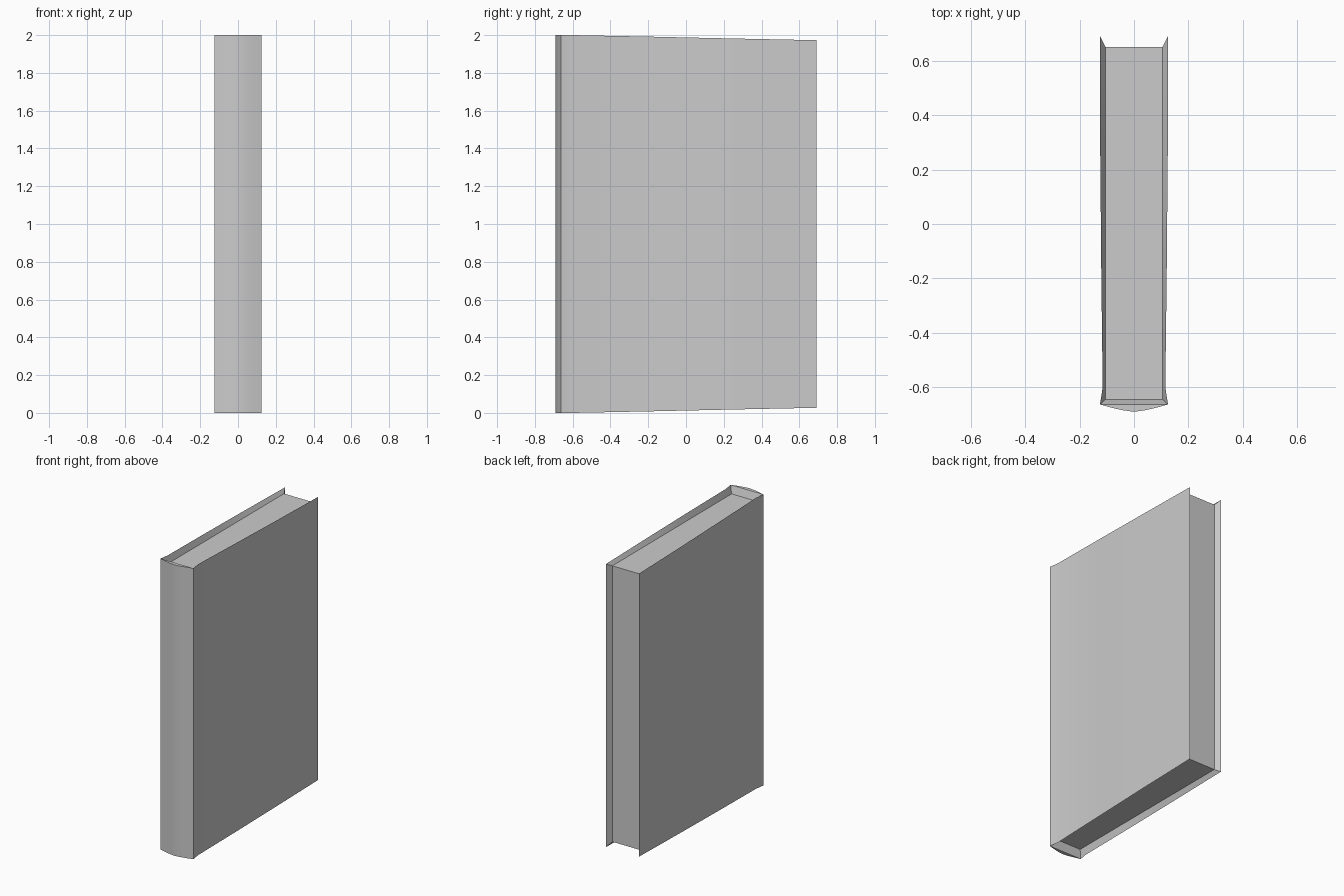
import bpy

if "Cube" in bpy.data.objects:
    bpy.data.objects.remove(bpy.data.objects["Cube"])

PAGE_X, PAGE_BACK, PAGE_FRONT = 0.105, 0.65, -0.645
PAGE_LOW, PAGE_HIGH = 0.053, 1.95


def make_object(name, verts, faces):
    mesh = bpy.data.meshes.new(name)
    mesh.from_pydata(verts, [], faces)
    mesh.update()
    obj = bpy.data.objects.new(name, mesh)
    bpy.context.collection.objects.link(obj)
    bpy.context.view_layer.objects.active = obj
    obj.select_set(True)
    bpy.ops.object.shade_smooth_by_angle(angle=0.5)
    obj.select_set(False)
    return obj


# Cover plan, from the open edge to the spine corner: x, y, inset of top and bottom
side = [(0.125, 0.69, 0.027), (0.124, 0.25, 0.018), (0.120, -0.2, 0.008),
        (0.115, -0.6, 0.0), (0.125, -0.663, 0.0)]
# Rounded spine between the two corners
spine = [(x, -0.69 + 0.027 * (abs(x) / 0.125) ** 1.4, 0.0)
         for x in (0.085, 0.042, 0.0, -0.042, -0.085)]
outer = side + spine + [(-x, y, d) for x, y, d in reversed(side)]
n, k = len(outer), len(side)

verts, faces = [], []
for x, y, d in outer:
    verts += [(x, y, d), (x, y, 2.0 - d)]

# Outer boards and spine
for i in range(n - 1):
    faces.append((2 * i, 2 * i + 1, 2 * i + 3, 2 * i + 2))

# Sloping lips from the cover rim down to the page block
rim = list(range(k)) + list(range(n - k, n))
base = len(verts)
for i in rim:
    x, y, d = outer[i]
    px = PAGE_X if x > 0 else -PAGE_X
    py = min(max(y, PAGE_FRONT), PAGE_BACK)
    verts += [(px, py, PAGE_LOW), (px, py, PAGE_HIGH)]
for j in range(len(rim) - 1):
    a, b = 2 * rim[j], 2 * rim[j + 1]
    c, e = base + 2 * j, base + 2 * j + 2
    faces.append((a + 1, c + 1, e + 1, b + 1))
    faces.append((a, b, e, c))

# Inner faces of the boards beside the open edge
last = base + 2 * (len(rim) - 1)
faces.append((0, base, base + 1, 1))
faces.append((2 * n - 2, 2 * n - 1, last + 1, last))

# Flat caps on the spine ends
caps = range(k - 1, n - k + 1)
faces.append([2 * i for i in caps])
faces.append([2 * i + 1 for i in reversed(caps)])
make_object("book_cover", verts, faces)

# Page block: top, bottom and open edge
pages = [(x, y, z) for z in (PAGE_LOW, PAGE_HIGH)
         for x, y in ((-PAGE_X, PAGE_FRONT), (PAGE_X, PAGE_FRONT),
                      (PAGE_X, PAGE_BACK), (-PAGE_X, PAGE_BACK))]
make_object("page_block", pages, [(3, 2, 1, 0), (4, 5, 6, 7), (2, 3, 7, 6)])
